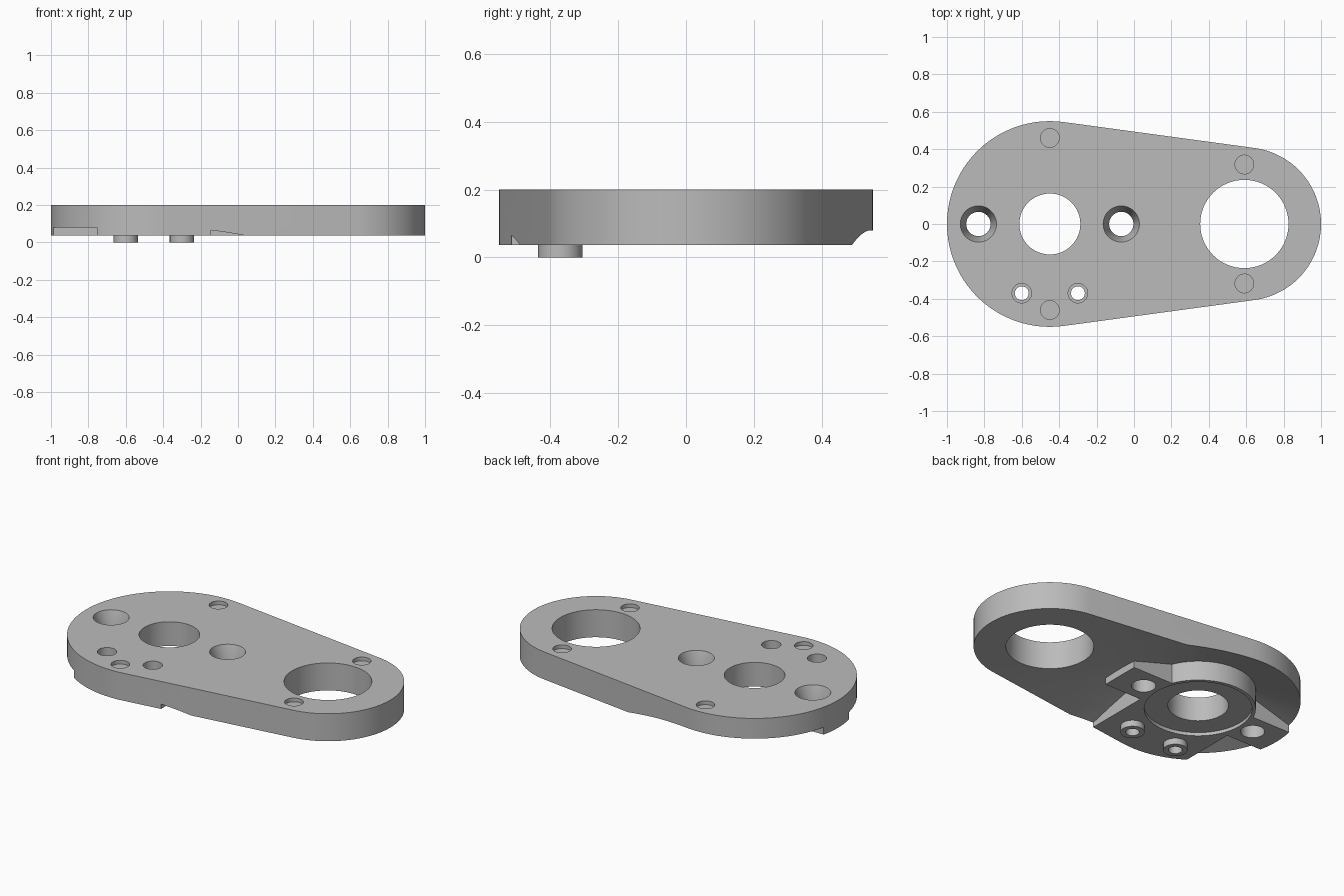
import bpy, bmesh, math

cube = bpy.data.objects.get("Cube")
if cube:
    bpy.data.objects.remove(cube)

TOP, BASE = 0.2, 0.037
BIG_X, BIG_R = -0.45, 0.55
END_X, END_R = 0.59, 0.41

grey = bpy.data.materials.new("plain_grey")
grey.use_nodes = True
grey.diffuse_color = (0.5, 0.5, 0.5, 1)
grey.node_tree.nodes["Principled BSDF"].inputs["Base Color"].default_value = (0.5, 0.5, 0.5, 1)


def finish(name, bm):
    bmesh.ops.recalc_face_normals(bm, faces=bm.faces)
    mesh = bpy.data.meshes.new(name)
    bm.to_mesh(mesh)
    bm.free()
    mesh.materials.append(grey)
    obj = bpy.data.objects.new(name, mesh)
    bpy.context.collection.objects.link(obj)
    return obj


def cone(name, x, y, z0, z1, r0, r1=None, sides=48):
    """Round solid from z0 to z1; tapers when r1 is given."""
    bm = bmesh.new()
    bmesh.ops.create_cone(bm, cap_ends=True, segments=sides, radius1=r0,
                          radius2=r0 if r1 is None else r1, depth=z1 - z0)
    bmesh.ops.translate(bm, verts=bm.verts, vec=(x, y, (z0 + z1) / 2))
    return finish(name, bm)


def box(name, x0, x1, y0, y1, z0, z1):
    bm = bmesh.new()
    bmesh.ops.create_cube(bm, size=1)
    bmesh.ops.scale(bm, verts=bm.verts, vec=(x1 - x0, y1 - y0, z1 - z0))
    bmesh.ops.translate(bm, verts=bm.verts,
                        vec=((x0 + x1) / 2, (y0 + y1) / 2, (z0 + z1) / 2))
    return finish(name, bm)


def combine(target, tool, operation="DIFFERENCE"):
    """Apply one boolean and discard the tool."""
    tool.hide_render = True
    mod = target.modifiers.new("bool", "BOOLEAN")
    mod.operation = operation
    mod.solver = "EXACT"
    mod.object = tool
    bpy.context.view_layer.objects.active = target
    bpy.ops.object.modifier_apply(modifier=mod.name)
    bpy.data.objects.remove(tool)


# Plate outline: two arcs joined by tangent lines
tangent = math.acos((BIG_R - END_R) / (END_X - BIG_X))
outline = []
for cx, r, a0, a1 in ((END_X, END_R, -tangent, tangent),
                      (BIG_X, BIG_R, tangent, 2 * math.pi - tangent)):
    for i in range(49):
        a = a0 + (a1 - a0) * i / 48
        outline.append((cx + r * math.cos(a), r * math.sin(a), BASE))
bm = bmesh.new()
face = bm.faces.new([bm.verts.new(p) for p in outline])
side = bmesh.ops.extrude_face_region(bm, geom=[face])
bmesh.ops.translate(bm, vec=(0, 0, TOP - BASE),
                    verts=[v for v in side["geom"] if isinstance(v, bmesh.types.BMVert)])
plate = finish("link_plate", bm)

# Conical hollow underneath, leaving the hub, two arms and the front pad standing
slope = (0.08 - BASE) / (0.69 - BIG_R)
hollow = cone("hollow_cutter", BIG_X, 0, 0, BASE + slope * 0.45,
              0.69 + BASE / slope, 0.24, sides=96)
for keeper in (cone("hub", BIG_X, 0, -0.1, 0.3, 0.31, sides=72),
               box("pad", BIG_X - 0.305, BIG_X + 0.305, -0.9, -0.01, -0.1, 0.3),
               box("arms", BIG_X - 0.9, BIG_X + 0.55, -0.12, 0.12, -0.1, 0.3)):
    combine(hollow, keeper)
combine(plate, hollow)

# Seat in the hub and the two large openings
combine(plate, cone("hub_seat", BIG_X, 0, -0.1, BASE + 0.02, 0.29, sides=72))
combine(plate, cone("hub_hole", BIG_X, 0, -0.1, 0.3, 0.163, sides=64))
combine(plate, cone("end_hole", END_X, 0, -0.1, 0.3, 0.236, sides=64))

# Countersunk screw holes on the arms
for x in (BIG_X - 0.382, BIG_X + 0.382):
    combine(plate, cone("screw_hole", x, 0, -0.1, 0.3, 0.065))
    combine(plate, cone("countersink", x, 0, 0.1, TOP + 0.01, 0.065, 0.1))

# Short tubes under the pad with stepped bores
for x in (BIG_X - 0.15, BIG_X + 0.15):
    combine(plate, cone("tube", x, -0.37, 0, 0.06, 0.065), "UNION")
    combine(plate, cone("tube_bore", x, -0.37, -0.1, 0.3, 0.037))
    combine(plate, cone("tube_counterbore", x, -0.37, 0.08, 0.3, 0.052))

# Shallow round sockets on the top face
for x, y in ((BIG_X, 0.46), (END_X, 0.318)):
    for s in (-1, 1):
        combine(plate, cone("socket", x, s * y, TOP - 0.022, 0.3, 0.05))

bpy.ops.object.select_all(action="DESELECT")
plate.select_set(True)
bpy.context.view_layer.objects.active = plate
bpy.ops.object.shade_smooth_by_angle(angle=math.radians(25))
